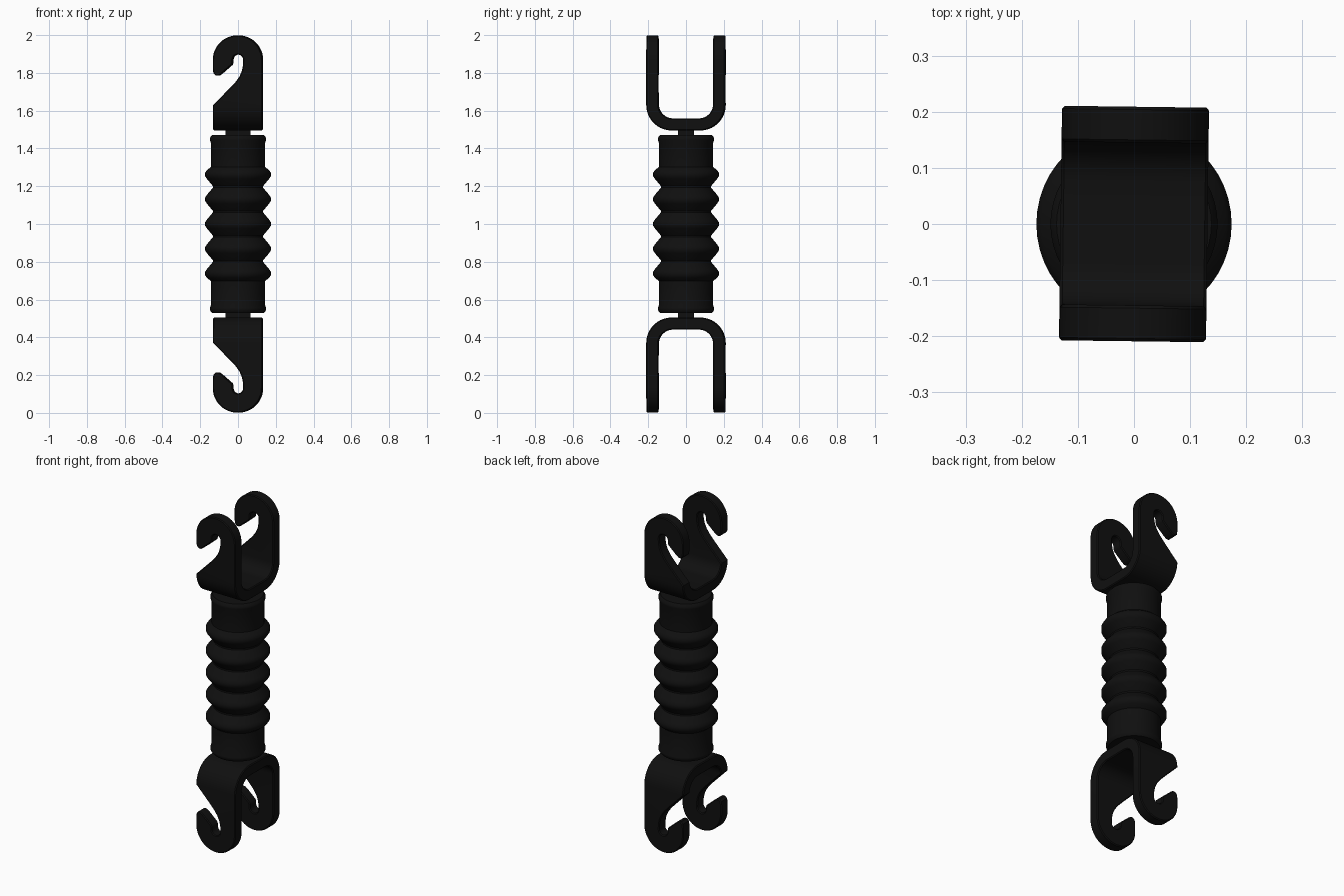
import bpy, bmesh, math
from mathutils import Matrix

if "Cube" in bpy.data.objects:
    bpy.data.objects.remove(bpy.data.objects["Cube"])

rubber = bpy.data.materials.new("black_rubber")
rubber.diffuse_color = (0.005, 0.005, 0.005, 1)
rubber.use_nodes = True
rubber.node_tree.nodes["Principled BSDF"].inputs["Base Color"].default_value = rubber.diffuse_color
TWIST = Matrix.Rotation(-0.013, 4, 'Z')


def make(name, bm):
    bmesh.ops.recalc_face_normals(bm, faces=bm.faces)
    me = bpy.data.meshes.new(name)
    bm.to_mesh(me)
    bm.free()
    me.materials.append(rubber)
    ob = bpy.data.objects.new(name, me)
    bpy.context.collection.objects.link(ob)
    return ob


def smooth(ob, deg=35):
    bpy.ops.object.select_all(action='DESELECT')
    ob.select_set(True)
    bpy.context.view_layer.objects.active = ob
    bpy.ops.object.shade_smooth_by_angle(angle=math.radians(deg))


def prism(name, pts, to3d, half):
    """Extrude a closed outline symmetrically by +-half."""
    bm = bmesh.new()
    rings = [[bm.verts.new(to3d(a, b, s * half)) for a, b in pts] for s in (-1, 1)]
    bm.faces.new(rings[0])
    bm.faces.new(rings[1])
    for i in range(len(pts)):
        j = (i + 1) % len(pts)
        bm.faces.new((rings[0][i], rings[0][j], rings[1][j], rings[1][i]))
    return make(name, bm)


def arc(cx, cz, r, a0, a1, n):
    return [(cx + r * math.cos(math.radians(a0 + (a1 - a0) * i / n)),
             cz + r * math.sin(math.radians(a0 + (a1 - a0) * i / n))) for i in range(n + 1)]


# Side outline of the U-shaped fork (y, z)
outer, inner, base, thick, top = 0.209, 0.145, 1.495, 0.064, 2.02
right = [(outer, top)] + arc(outer - 0.135, base + 0.135, 0.135, 0, -90, 10)
right_in = arc(inner - 0.075, base + thick + 0.075, 0.075, -90, 0, 8) + [(inner, top)]
u_outline = (right + [(-y, z) for y, z in reversed(right)]
             + [(-y, z) for y, z in reversed(right_in)] + right_in)

# Front outline of the hook (x, z): rounded crown, hooked tip, slanted mouth
hook_outline = ([(-0.131, 1.45), (0.131, 1.45)]
                + arc(0, 1.868, 0.131, 0, 180, 24)
                + [(-0.131, 1.82), (-0.127, 1.797), (-0.115, 1.785), (-0.10, 1.785),
                   (-0.085, 1.795), (-0.03, 1.843), (-0.026, 1.855)]
                + arc(0.002, 1.869, 0.028, 180, 0, 10)
                + [(0.029, 1.84), (0.023, 1.81), (0.010, 1.78), (-0.012, 1.75),
                   (-0.045, 1.715), (-0.131, 1.628)])


def fork(name, flip):
    z_of = (lambda z: 2 - z) if flip else (lambda z: z)
    ob = prism(name, u_outline, lambda y, z, x: (x, y, z_of(z)), 0.16)
    cut = prism("hook_cutter", hook_outline, lambda x, z, y: (x, y, z_of(z)), 0.3)
    mod = ob.modifiers.new("hook_shape", 'BOOLEAN')
    mod.operation = 'INTERSECT'
    mod.solver = 'EXACT'
    mod.object = cut
    bpy.context.view_layer.objects.active = ob
    bpy.ops.object.modifier_apply(modifier=mod.name)
    bpy.data.objects.remove(cut)
    ob.data.transform(TWIST)
    smooth(ob)
    bev = ob.modifiers.new("soft_edges", 'BEVEL')
    bev.width = 0.005
    bev.segments = 1
    bev.limit_method = 'ANGLE'
    bev.angle_limit = math.radians(60)


def neck(name, z0, z1):
    bm = bmesh.new()
    bmesh.ops.create_cube(bm, size=1)
    bmesh.ops.scale(bm, vec=(0.132, 0.084, z1 - z0), verts=bm.verts)
    bmesh.ops.translate(bm, vec=(0, 0, (z0 + z1) / 2), verts=bm.verts)
    bmesh.ops.transform(bm, matrix=TWIST, verts=bm.verts)
    make(name, bm)


# Bellows body: lathed profile with end lips and five ridges
half = [(0, 0.53), (0.138, 0.53), (0.149, 0.544), (0.149, 0.556), (0.143, 0.572), (0.143, 0.698)]
ridges = []
for k in range(5):
    z = 1 + (k - 2) * 0.131
    ridges += [(0.165, z - 0.023), (0.174, z - 0.009), (0.174, z + 0.009), (0.165, z + 0.023)]
    if k < 4:
        ridges += [(0.133, z + 0.061), (0.133, z + 0.070)]
profile = half + ridges + [(r, 2 - z) for r, z in reversed(half)]

bm = bmesh.new()
N = 48
rings = []
for r, z in profile:
    if r == 0:
        rings.append([bm.verts.new((0, 0, z))] * N)
    else:
        rings.append([bm.verts.new((r * math.cos(2 * math.pi * i / N),
                                    r * math.sin(2 * math.pi * i / N), z)) for i in range(N)])
for a, b in zip(rings, rings[1:]):
    for i in range(N):
        j = (i + 1) % N
        bm.faces.new(list(dict.fromkeys((a[i], a[j], b[j], b[i]))))
smooth(make("bellows_body", bm), 40)

# Forks and connecting necks, mirrored top and bottom
fork("upper_fork", False)
fork("lower_fork", True)
neck("upper_neck", 1.46, 1.51)
neck("lower_neck", 0.49, 0.54)
